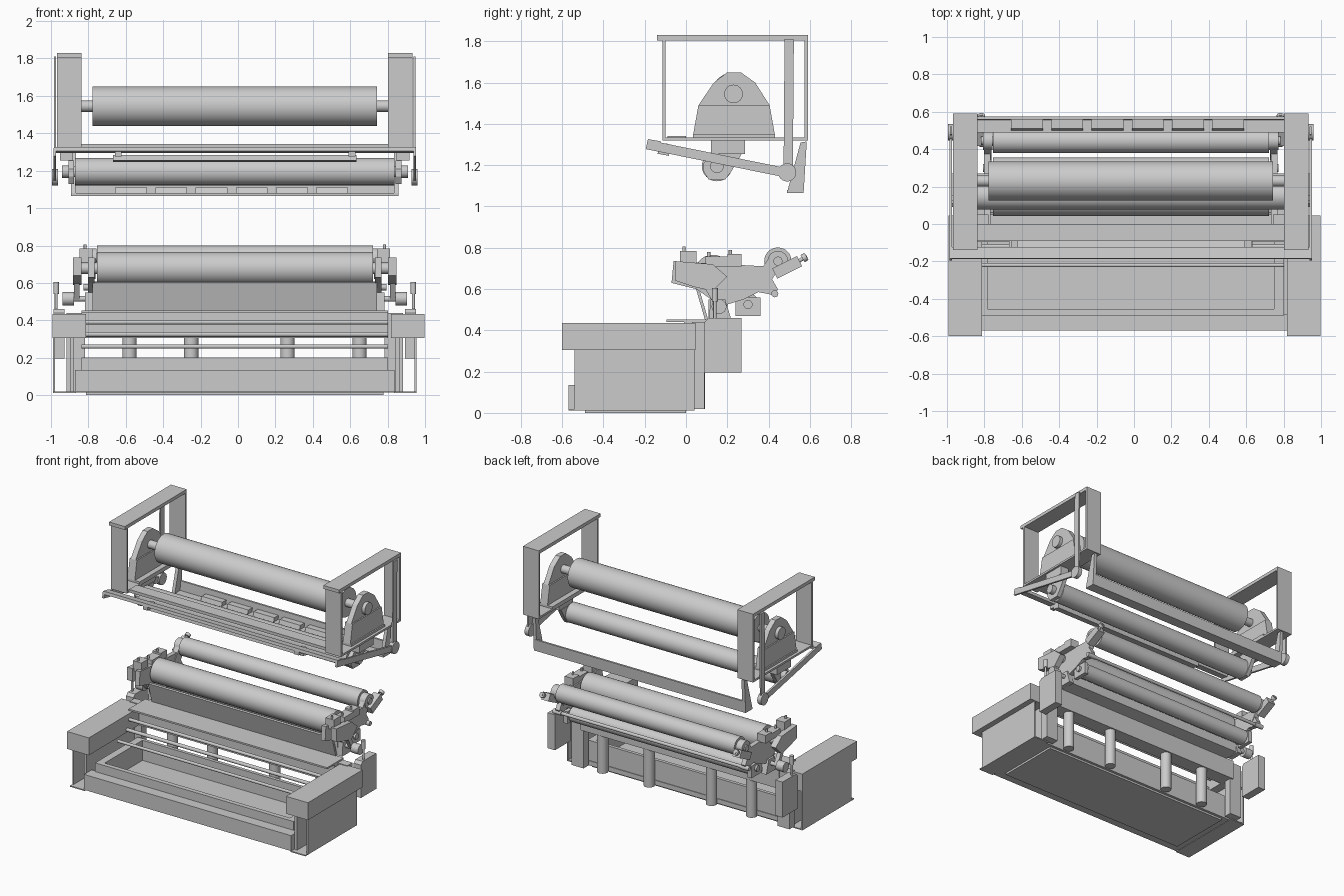
import bpy, bmesh, math
from mathutils import Vector

C = -0.017  # centre plane of the machine


def finish(name, bm, smooth=False):
    bmesh.ops.recalc_face_normals(bm, faces=bm.faces)
    me = bpy.data.meshes.new(name)
    bm.to_mesh(me)
    bm.free()
    ob = bpy.data.objects.new(name, me)
    bpy.context.collection.objects.link(ob)
    if smooth:
        bpy.context.view_layer.objects.active = ob
        ob.select_set(True)
        bpy.ops.object.shade_smooth_by_angle(angle=math.radians(35))
        ob.select_set(False)
    return ob


def prism(name, pts, x0, x1):
    """Extrude a y-z profile along x."""
    bm = bmesh.new()
    a = [bm.verts.new((x0, y, z)) for y, z in pts]
    b = [bm.verts.new((x1, y, z)) for y, z in pts]
    n = len(pts)
    bm.faces.new(a)
    bm.faces.new(b[::-1])
    for i in range(n):
        bm.faces.new((a[i], a[(i + 1) % n], b[(i + 1) % n], b[i]))
    return finish(name, bm)


def rect(y0, y1, z0, z1):
    return [(y0, z0), (y1, z0), (y1, z1), (y0, z1)]


def bar(p, q, w):
    """Profile of a straight bar of width w from p to q in the y-z plane."""
    p, q = Vector(p), Vector(q)
    d = (q - p).normalized() * w / 2
    n = Vector((-d.y, d.x))
    return [tuple(v) for v in (p + n, q + n, q - n, p - n)]


def pair(name, pts, d0, d1, c=C):
    """The same profile on both sides of the machine."""
    for side, s in (("left", -1), ("right", 1)):
        prism(f"{name}_{side}", pts, c + s * d0, c + s * d1)


def span(name, pts, half):
    prism(name, pts, C - half, C + half)


def rod(name, p, q, r, seg=32):
    p, q = Vector(p), Vector(q)
    bm = bmesh.new()
    bmesh.ops.create_cone(bm, cap_ends=True, segments=seg, radius1=r, radius2=r, depth=(q - p).length)
    rot = Vector((0, 0, 1)).rotation_difference(q - p).to_matrix()
    bmesh.ops.rotate(bm, verts=bm.verts, matrix=rot)
    bmesh.ops.translate(bm, verts=bm.verts, vec=(p + q) / 2)
    return finish(name, bm, True)


def roller(name, y, z, r, half, shaft_r, shaft_half, seg=48):
    rod(name, (C - half, y, z), (C + half, y, z), r, seg)
    rod(name + "_shaft", (C - shaft_half, y, z), (C + shaft_half, y, z), shaft_r, 24)


def rod_pair(name, y, z, r, d0, d1, seg=24):
    for side, s in (("left", -1), ("right", 1)):
        rod(f"{name}_{side}", (C + s * d0, y, z), (C + s * d1, y, z), r, seg)


# ---------- upper unit: sheet metal side frames ----------
pair("frame_top", rect(-0.14, 0.59, 1.805, 1.83), 0.82, 0.95)
pair("frame_front", rect(-0.115, -0.10, 1.33, 1.805), 0.82, 0.95)
pair("frame_rear", rect(0.575, 0.59, 1.33, 1.805), 0.82, 0.95)
pair("frame_bottom", rect(-0.115, 0.59, 1.32, 1.335), 0.82, 0.95)

# bearing housings
pair("housing_base", rect(0.035, 0.43, 1.335, 1.35), 0.82, 0.93)
pair("housing_lower", [(0.035, 1.35), (0.43, 1.35), (0.405, 1.49), (0.06, 1.49)], 0.86, 0.92)
pair("housing_upper", [(0.06, 1.49), (0.405, 1.49), (0.335, 1.60), (0.265, 1.65),
                       (0.20, 1.65), (0.135, 1.60)], 0.87, 0.91)
roller("upper_roller", 0.23, 1.545, 0.105, 0.76, 0.03, 0.87)
rod_pair("bearing_cap", 0.23, 1.545, 0.045, 0.90, 0.935)

# swinging arms and pivots
pair("hanger_bar", bar((0.50, 1.81), (0.495, 1.16), 0.045), 0.955, 0.967)
pair("swing_arm", bar((-0.19, 1.30), (0.50, 1.16), 0.045), 0.955, 0.97)
rod_pair("arm_pivot", 0.49, 1.165, 0.044, 0.945, 0.977)
span("arm_crossbar", bar((-0.185, 1.315), (-0.125, 1.305), 0.022), 0.968)
span("front_tie_plate", rect(-0.09, 0.0, 1.32, 1.342), 0.82)
span("scraper_bar", bar((-0.135, 1.27), (-0.08, 1.26), 0.03), 0.65)
for x in (-0.64, 0.61):
    prism("scraper_clip", rect(-0.18, -0.09, 1.275, 1.305), x - 0.018, x + 0.018)

# rear tilted frame with ribbed channel
pair("rear_leg", [(0.555, 1.31), (0.585, 1.315), (0.57, 1.07), (0.49, 1.07)], 0.85, 0.875)
span("rear_channel_back", [(0.555, 1.07), (0.57, 1.07), (0.575, 1.15), (0.56, 1.15)], 0.875)
span("rear_channel_floor", rect(0.49, 0.57, 1.065, 1.08), 0.875)
for i in range(6):
    x = C - 0.64 + i * 0.215
    prism("channel_rib", [(0.50, 1.08), (0.56, 1.08), (0.56, 1.11), (0.51, 1.11)], x, x + 0.17)

# lower contact roller and hangers
roller("contact_roller", 0.15, 1.195, 0.073, 0.855, 0.03, 0.92)
pair("contact_hanger", rect(0.12, 0.285, 1.255, 1.325), 0.865, 0.935)
pair("contact_bracket", [(0.13, 1.255), (0.27, 1.255), (0.22, 1.17), (0.19, 1.13), (0.11, 1.13),
                         (0.085, 1.17), (0.085, 1.21)], 0.86, 0.89)
rod_pair("contact_end", 0.15, 1.195, 0.033, 0.89, 0.925)

# ---------- base: side cabinets ----------
pair("cabinet_cap", rect(-0.60, 0.045, 0.305, 0.435), 0.815, 0.995, 0.003)
pair("cabinet_outer_panel", rect(-0.54, 0.04, 0.02, 0.31), 0.962, 0.972)
pair("cabinet_floor", rect(-0.57, 0.04, 0.012, 0.02), 0.85, 0.972)
pair("cabinet_inner_panel", rect(-0.535, 0.03, 0.02, 0.31), 0.86, 0.88)
pair("rear_post", rect(0.03, 0.09, 0.02, 0.44), 0.80, 0.90)
pair("side_tank", [(0.09, 0.195), (0.27, 0.195), (0.27, 0.46), (0.11, 0.46), (0.09, 0.44)], 0.91, 0.97)
for s in (-1, 1):
    rod("guide_post", (C + s * 0.955, 0.14, 0.44), (C + s * 0.955, 0.14, 0.54), 0.008, 12)
    rod("guide_knob", (C + s * 0.955, 0.14, 0.54), (C + s * 0.955, 0.14, 0.605), 0.015, 16)

# tray
span("tray_foot", rect(-0.49, 0.0, 0.0, 0.02), 0.795)
span("tray_floor", rect(-0.54, 0.02, 0.015, 0.05), 0.855)
span("tray_front_step", rect(-0.57, -0.48, 0.02, 0.135), 0.855)
span("tray_front_wall", rect(-0.49, -0.455, 0.05, 0.20), 0.82)
span("tray_back_wall", rect(-0.01, 0.015, 0.05, 0.20), 0.82)
pair("tray_end_wall", rect(-0.49, 0.015, 0.05, 0.20), 0.765, 0.82)

# cross rods, main beam and columns
for y, z, r in ((-0.22, 0.26, 0.011), (-0.15, 0.325, 0.013), (-0.12, 0.39, 0.012)):
    rod("cross_rod", (C - 0.82, y, z), (C + 0.82, y, z), r, 16)
span("main_beam", rect(-0.01, 0.10, 0.305, 0.44), 0.82)
span("beam_shelf", rect(-0.095, 0.10, 0.44, 0.452), 0.82)
for x in (-0.58, -0.25, 0.265, 0.65):
    rod("column", (x, 0.055, 0.02), (x, 0.055, 0.31), 0.038)
    rod("column_tip", (x, 0.055, 0.31), (x, 0.055, 0.35), 0.02, 16)

# ---------- roller carriage ----------
span("apron", bar((0.055, 0.605), (0.10, 0.45), 0.015), 0.76)
span("carriage_beam", [(0.11, 0.45), (0.20, 0.46), (0.20, 0.53), (0.11, 0.55)], 0.76)
roller("feed_roller", 0.13, 0.678, 0.088, 0.738, 0.03, 0.86)
roller("rear_roller", 0.445, 0.735, 0.066, 0.738, 0.022, 0.80)
roller("lower_roller", 0.30, 0.525, 0.055, 0.738, 0.022, 0.79)
pair("carriage_plate", [(-0.07, 0.63), (-0.06, 0.735), (0.05, 0.728), (0.38, 0.71), (0.445, 0.60),
                        (0.43, 0.57), (0.35, 0.585), (0.28, 0.55), (0.20, 0.525), (0.15, 0.53),
                        (0.05, 0.60)], 0.75, 0.785)
pair("carriage_outer_plate", [(-0.05, 0.64), (-0.05, 0.735), (0.13, 0.72), (0.20, 0.66), (0.13, 0.59),
                              (0.04, 0.61)], 0.82, 0.865)
pair("carriage_leg", [(0.11, 0.45), (0.22, 0.45), (0.19, 0.55), (0.12, 0.55)], 0.76, 0.80)
pair("roller_bearing", rect(0.24, 0.36, 0.47, 0.56), 0.745, 0.775)
for y0, y1, z1 in ((-0.03, 0.05, 0.785), (0.095, 0.20, 0.757), (0.20, 0.27, 0.77)):
    pair("clamp_block", rect(y0, y1, 0.71, z1), 0.76, 0.83)
for y, z in ((-0.01, 0.805), (0.11, 0.78), (0.215, 0.79)):
    for s in (-1, 1):
        rod("clamp_screw", (C + s * 0.80, y, z - 0.05), (C + s * 0.80, y, z), 0.008, 12)

# rear roller arms with adjusting screws
pair("rear_roller_arm", bar((0.37, 0.64), (0.43, 0.73), 0.07), 0.745, 0.785)
pair("adjuster_block", bar((0.43, 0.675), (0.55, 0.735), 0.055), 0.76, 0.82)
rod_pair("rear_roller_end", 0.445, 0.735, 0.05, 0.74, 0.79)
for s in (-1, 1):
    x = C + s * 0.80
    rod("adjuster_screw", (x, 0.53, 0.725), (x, 0.585, 0.76), 0.009, 12)
    rod("adjuster_knob", (x, 0.565, 0.747), (x, 0.583, 0.758), 0.02, 16)
rod_pair("tie_pin", 0.43, 0.577, 0.017, 0.74, 0.81, 16)
rod("rear_tie_rod", (C - 0.76, 0.43, 0.577), (C + 0.76, 0.43, 0.577), 0.012, 16)

# side actuators
rod_pair("actuator", 0.16, 0.515, 0.036, 0.86, 0.92, 24)
rod_pair("actuator_pin", 0.16, 0.515, 0.015, 0.77, 0.86, 16)
pair("actuator_link", bar((0.16, 0.515), (0.10, 0.62), 0.03), 0.83, 0.86)
